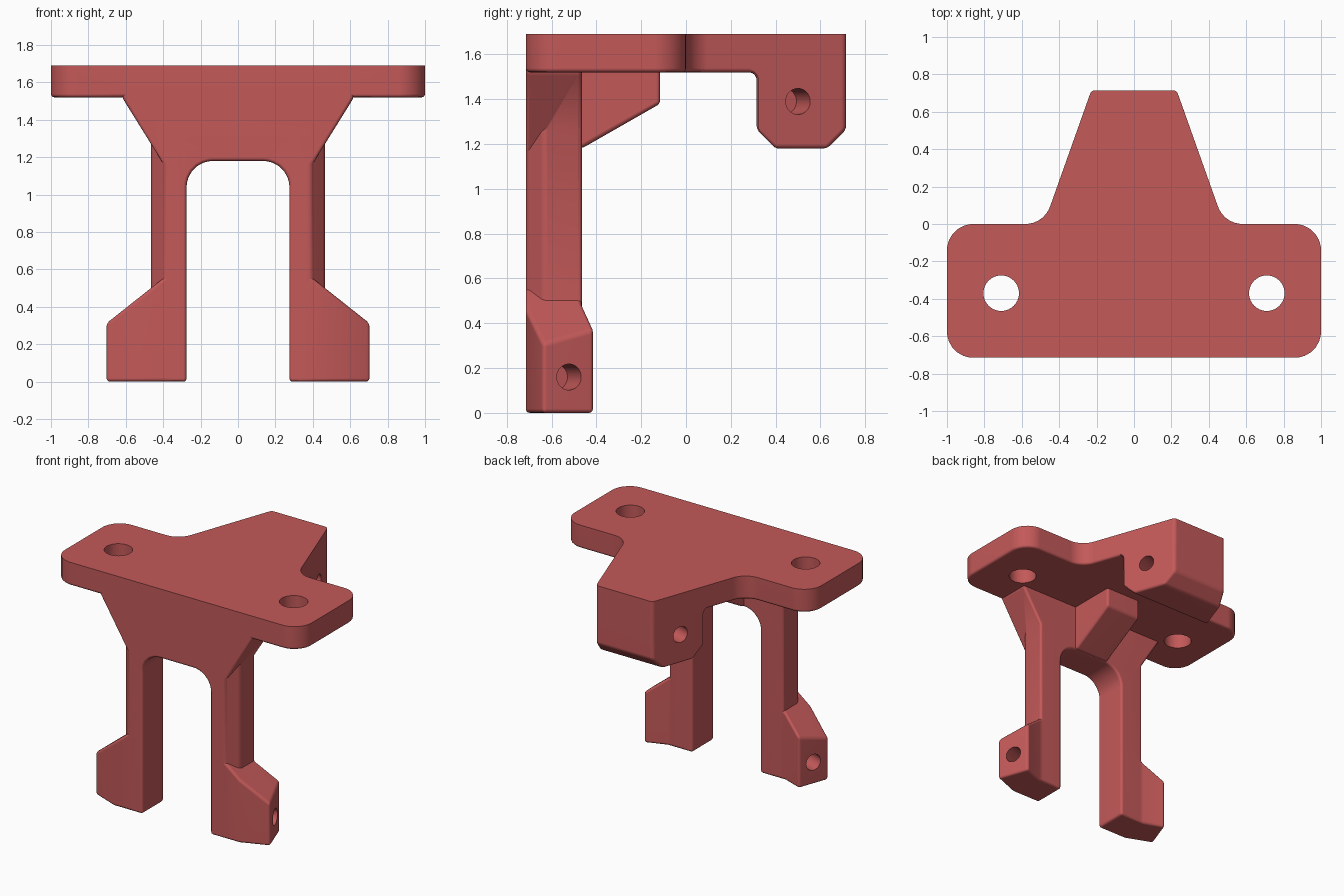
import bpy, bmesh, math
from mathutils import Vector

if "Cube" in bpy.data.objects:
    bpy.data.objects.remove(bpy.data.objects["Cube"])


def rounded(points, steps=7):
    """Polygon from (a, b[, radius]) corners, with arcs where a radius is given."""
    out = []
    for i, p in enumerate(points):
        c = Vector(p[:2])
        if len(p) < 3:
            out.append(c)
            continue
        u = (Vector(points[i - 1][:2]) - c).normalized()
        v = (Vector(points[(i + 1) % len(points)][:2]) - c).normalized()
        half, r = u.angle(v) / 2, p[2]
        centre = c + (u + v).normalized() * r / math.sin(half)
        a = c + u * r / math.tan(half) - centre
        b = c + v * r / math.tan(half) - centre
        out += [centre + a.lerp(b, k / steps).normalized() * r for k in range(steps + 1)]
    return out


def prism(name, points, axis, lo, hi):
    """Extrude a profile along an axis."""
    place = {'x': lambda a, b, d: (d, a, b),
             'y': lambda a, b, d: (a, d, b),
             'z': lambda a, b, d: (a, b, d)}[axis]
    bm = bmesh.new()
    face = bm.faces.new([bm.verts.new(place(p[0], p[1], lo)) for p in rounded(points)])
    ext = bmesh.ops.extrude_face_region(bm, geom=[face])
    top = [g for g in ext['geom'] if isinstance(g, bmesh.types.BMVert)]
    bmesh.ops.translate(bm, verts=top, vec=place(0, 0, hi - lo))
    bmesh.ops.recalc_face_normals(bm, faces=bm.faces)
    me = bpy.data.meshes.new(name)
    bm.to_mesh(me)
    bm.free()
    ob = bpy.data.objects.new(name, me)
    bpy.context.collection.objects.link(ob)
    return ob


def combine(ob, other, op):
    """Apply a boolean and remove the second object."""
    mod = ob.modifiers.new(op, 'BOOLEAN')
    mod.operation, mod.object, mod.solver = op, other, 'EXACT'
    bpy.context.view_layer.objects.active = ob
    bpy.ops.object.modifier_apply(modifier=mod.name)
    bpy.data.objects.remove(other)
    return ob


def soften(ob, width=0.018, below=1.68):
    """Round the sharp convex edges, leaving the flat top edge crisp."""
    bm = bmesh.new()
    bm.from_mesh(ob.data)
    edges = [e for e in bm.edges if len(e.link_faces) == 2
             and e.calc_face_angle_signed() > 0.5
             and min(v.co.z for v in e.verts) < below]
    bmesh.ops.bevel(bm, geom=edges, offset=width, segments=3, profile=0.5,
                    affect='EDGES', clamp_overlap=False)
    bm.to_mesh(ob.data)
    bm.free()
    return ob


def drill(ob, loc, radius, depth, rot=(0, 0, 0)):
    bpy.ops.mesh.primitive_cylinder_add(vertices=40, radius=radius, depth=depth,
                                        location=loc, rotation=rot)
    cutter = bpy.context.object
    cutter.hide_render = True
    combine(ob, cutter, 'DIFFERENCE')


def mirrored(points):
    return points + [(-p[0], *p[1:]) for p in reversed(points)]


F, B = -0.715, -0.465   # front and back of the leg frame

# Top plate with rear block: plan outline intersected with side profile
bracket = prism("bracket", mirrored([(1, F, 0.14), (1, 0, 0.14), (0.482, 0, 0.14),
                                     (0.228, 0.715, 0.03)]), 'z', 1.0, 1.69)
side = prism("side_profile", [(-1, 1.9), (-1, 1.52), (0.315, 1.52, 0.035), (0.315, 1.265),
                              (0.4, 1.18), (0.63, 1.18), (1, 1.55), (1, 1.9)], 'x', -1.2, 1.2)
soften(combine(bracket, side, 'INTERSECT'))

# Arched leg frame flaring into the plate
frame = prism("leg_frame", mirrored([(0.62, 1.62), (0.62, 1.52), (0.385, 1.142), (0.385, 0),
                                     (0.275, 0), (0.275, 1.18, 0.14)]), 'y', F, B)
parts = [soften(frame)]

# Gusset rib behind the arch
parts.append(soften(prism("rib", [(-0.55, 1.6), (-0.115, 1.6), (-0.115, 1.38),
                                  (B, 1.18), (-0.55, 1.22)], 'x', -0.145, 0.145)))

for s in (1, -1):
    # Chamfered leg bar
    bar = prism("leg_bar", [(s * x, y) for x, y in ((0.3, F), (0.39, F), (0.465, -0.635),
                                                    (0.465, B), (0.3, B))], 'z', 0, 1.35)
    # Angled foot with sloping top
    foot = prism("foot", [(s * x, y) for x, y in ((0.3, F), (0.51, F), (0.708, -0.638),
                                                  (0.626, -0.41), (0.475, B), (0.3, B))],
                 'z', 0, 0.7)
    slope = prism("foot_profile", [(s * x, z) for x, z in ((0.2, -0.1), (0.9, -0.1), (0.9, 0.156),
                                                           (0.39, 0.56), (0.2, 0.56))],
                  'y', -0.9, -0.2)
    parts += [soften(bar), soften(combine(foot, slope, 'INTERSECT'))]

for part in parts:
    combine(bracket, part, 'UNION')

# Plate holes and blind holes in the feet and rear block
for s in (1, -1):
    drill(bracket, (s * 0.71, -0.37, 1.6), 0.095, 0.5)
    tilt = (0, math.pi / 2, math.radians(20 if s > 0 else 160))
    drill(bracket, (s * 0.667, -0.522, 0.16), 0.058, 0.36, tilt)
    drill(bracket, (s * 0.305, 0.5, 1.39), 0.058, 0.36, tilt)

# Red finish and shading
mat = bpy.data.materials.new("red_finish")
mat.diffuse_color = (0.55, 0.1, 0.1, 1)
mat.use_nodes = True
mat.node_tree.nodes["Principled BSDF"].inputs["Base Color"].default_value = mat.diffuse_color
bracket.data.materials.clear()
bracket.data.materials.append(mat)
bpy.ops.object.select_all(action='DESELECT')
bracket.select_set(True)
bpy.context.view_layer.objects.active = bracket
bpy.ops.object.shade_smooth_by_angle(angle=math.radians(32))
normals = bracket.modifiers.new("weighted_normals", 'WEIGHTED_NORMAL')
normals.keep_sharp = True
